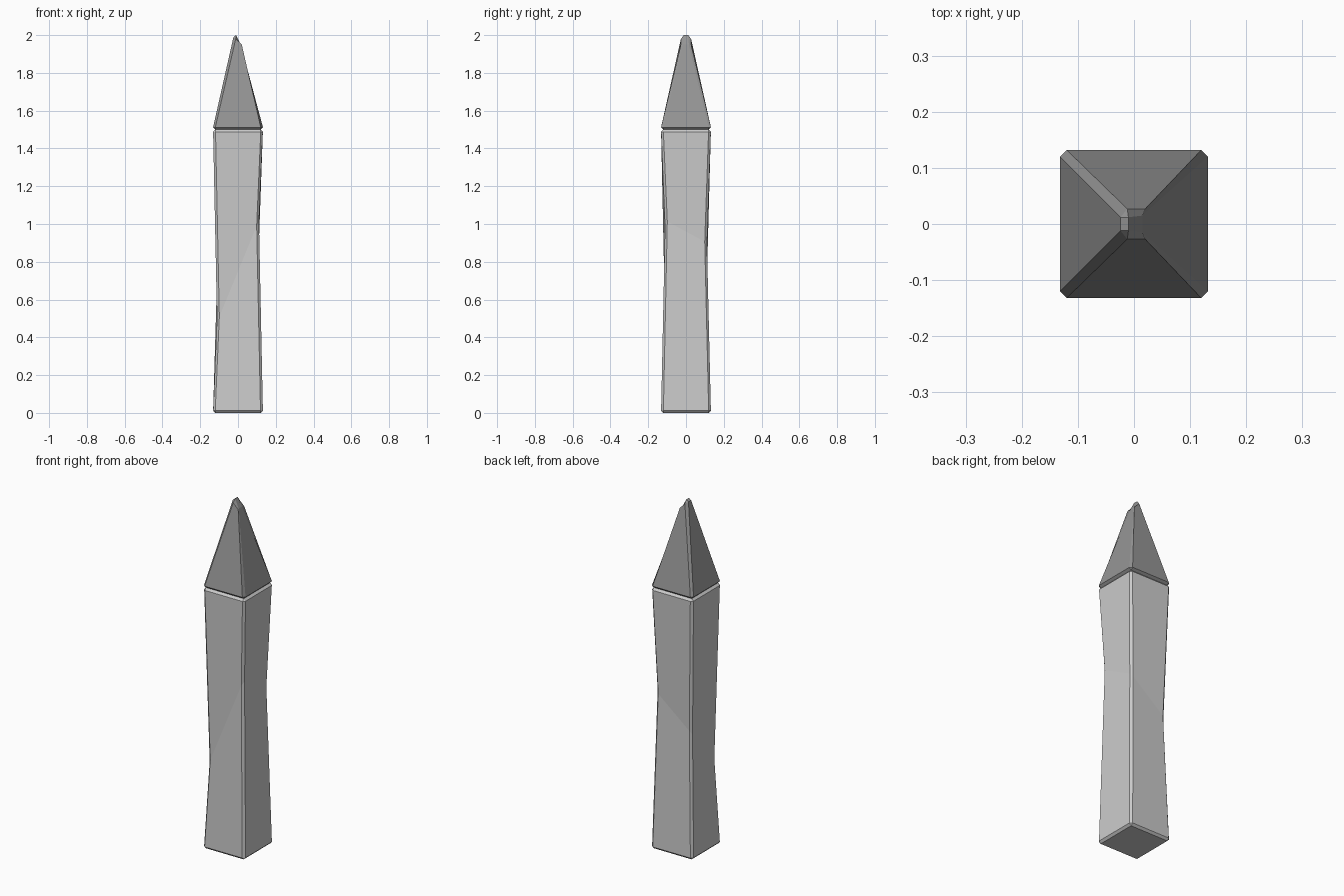
import bpy, bmesh

if "Cube" in bpy.data.objects:
    bpy.data.objects.remove(bpy.data.objects["Cube"])

H = 0.132   # half width
C = 0.012   # chamfer size


def finish(bm, name):
    bmesh.ops.remove_doubles(bm, verts=bm.verts, dist=1e-5)
    bmesh.ops.recalc_face_normals(bm, faces=bm.faces)
    mesh = bpy.data.meshes.new(name)
    bm.to_mesh(mesh)
    bm.free()
    ob = bpy.data.objects.new(name, mesh)
    bpy.context.collection.objects.link(ob)
    return ob


def face(bm, *pts):
    bm.faces.new([bm.verts.new(p) for p in pts])


# Post: square shaft, each corner pinched in at its own height
corners = [(-1, -1, 0.48), (1, -1, 1.02), (1, 1, 0.90), (-1, 1, 0.72)]
W = H - 0.021
bm = bmesh.new()
rings = [[(x * H, y * H, 0) for x, y, _ in corners],
         [(x * W, y * W, z) for x, y, z in corners],
         [(x * H, y * H, 1.5) for x, y, _ in corners]]
face(bm, *rings[0])
face(bm, *rings[2])
for lo, hi in zip(rings, rings[1:]):
    for i in range(4):
        j = (i + 1) % 4
        face(bm, lo[i], lo[j], hi[j], hi[i])
post = finish(bm, "post")
bev = post.modifiers.new("chamfer", 'BEVEL')
bev.width = C
bev.segments = 1
bev.limit_method = 'ANGLE'
bev.angle_limit = 0.7

# Cap: chamfered pyramid with a slightly off-centre tip, mirrored in y
bm = bmesh.new()
E = H - C
Z0, Z1 = 1.5, 1.512


def sides(s):
    raw = dict(L=(-.024, .012, 1.99), P=(-.010, .012, 2.0), B1=(-.012, .027, 1.98),
               B2=(.020, .027, 1.95), R=(.015, .015, 1.95),
               LB=(-H, E, Z1), BL=(-E, H, Z1), BR=(E, H, Z1), RB=(H, E, Z1),
               UL=(-E, E, Z0), UR=(E, E, Z0))
    return {k: (x, s * y, z) for k, (x, y, z) in raw.items()}


a, b = sides(1), sides(-1)
for v in (a, b):
    for keys in ("BL BR B2 B1", "LB BL B1 L", "BR RB R B2", "R P B1 B2", "L P B1",
                 "UL UR BR BL", "UL BL LB", "UR RB BR"):
        face(bm, *[v[k] for k in keys.split()])
# faces spanning both halves: left, right, tip, underside
for p, q in (("LB", "L"), ("RB", "R"), ("R", "P"), ("P", "L"),
             ("UL", "LB"), ("UR", "RB"), ("UL", "UR")):
    face(bm, a[p], a[q], b[q], b[p])
cap = finish(bm, "cap")
dark = bpy.data.materials.new("dark_grey")
dark.diffuse_color = (0.3, 0.3, 0.3, 1)
dark.use_nodes = True
dark.node_tree.nodes["Principled BSDF"].inputs["Base Color"].default_value = dark.diffuse_color
cap.data.materials.append(dark)
